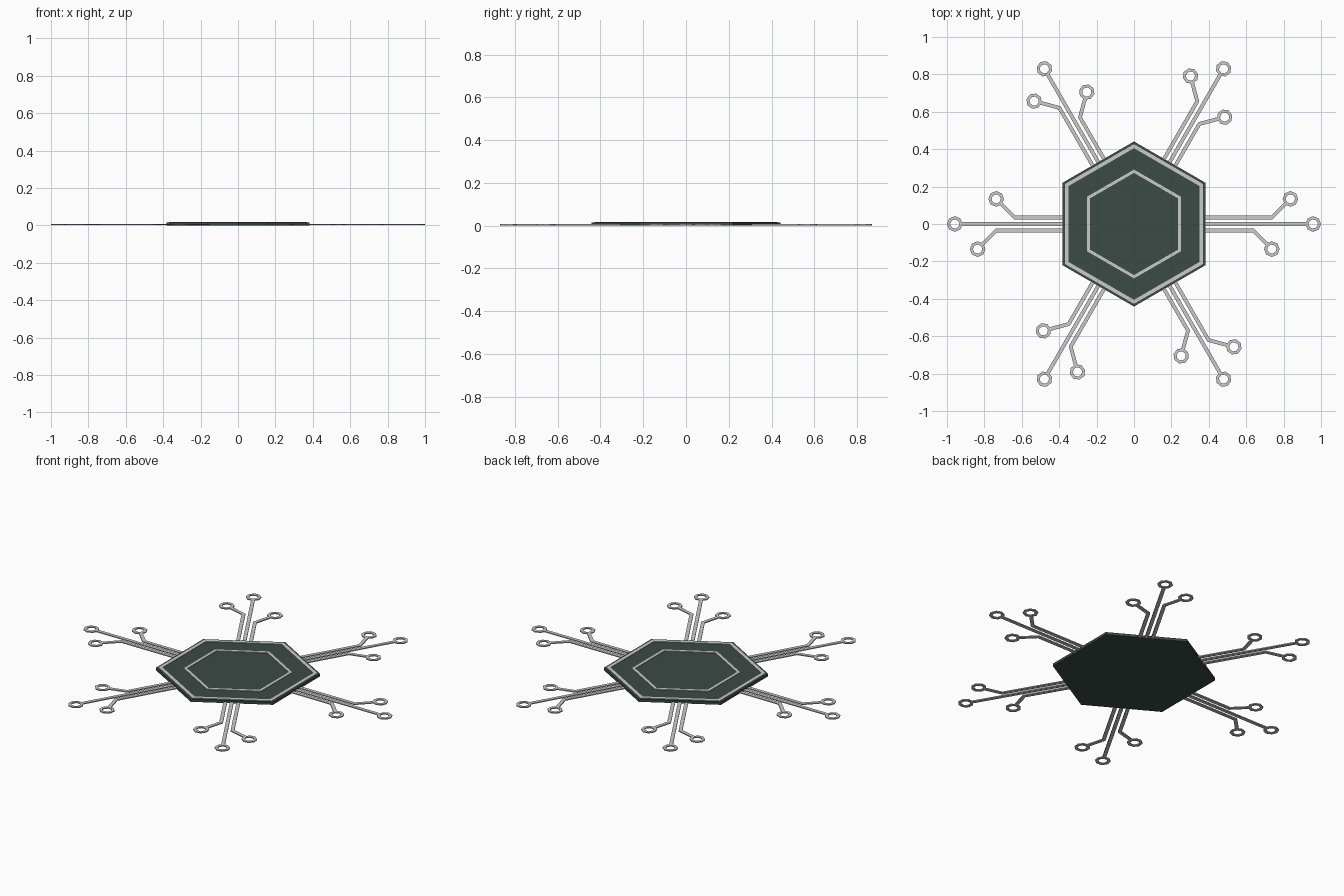
import bpy, bmesh, math
from mathutils import Vector, Matrix

if "Cube" in bpy.data.objects:
    bpy.data.objects.remove(bpy.data.objects["Cube"])

def finish(name, bm, color=None):
    bmesh.ops.recalc_face_normals(bm, faces=bm.faces)
    me = bpy.data.meshes.new(name)
    bm.to_mesh(me)
    bm.free()
    ob = bpy.data.objects.new(name, me)
    bpy.context.collection.objects.link(ob)
    if color:
        mat = bpy.data.materials.new(name + "_material")
        mat.diffuse_color = color
        mat.use_nodes = True
        mat.node_tree.nodes["Principled BSDF"].inputs["Base Color"].default_value = mat.diffuse_color
        me.materials.append(mat)
    return ob

def polygon(n, r, center=(0, 0), start=0.0):
    return [Vector((center[0] + r * math.cos(start + 2 * math.pi * i / n),
                    center[1] + r * math.sin(start + 2 * math.pi * i / n))) for i in range(n)]

def band(bm, left, right, z0, z1, closed):
    """Solid strip between two matching outlines."""
    rows = [[bm.verts.new((p.x, p.y, z)) for p, z in
             ((a, z0), (b, z0), (b, z1), (a, z1))] for a, b in zip(left, right)]
    n = len(rows)
    for i in range(n if closed else n - 1):
        r, s = rows[i], rows[(i + 1) % n]
        for k in range(4):
            bm.faces.new((r[k], r[(k + 1) % 4], s[(k + 1) % 4], s[k]))
    if not closed:
        bm.faces.new(rows[0])
        bm.faces.new(rows[-1])

def trace(bm, pts, width, z0, z1):
    """Mitred flat track along a path."""
    pts = [Vector(p) for p in pts]
    left, right = [], []
    for i, p in enumerate(pts):
        d0 = (p - pts[max(i - 1, 0)]).normalized() if i else (pts[1] - p).normalized()
        d1 = (pts[i + 1] - p).normalized() if i < len(pts) - 1 else d0
        n0, n1 = Vector((-d0.y, d0.x)), Vector((-d1.y, d1.x))
        m = (n0 + n1).normalized()
        m *= width / 2 / m.dot(n0)
        left.append(p + m)
        right.append(p - m)
    band(bm, left, right, z0, z1, False)

# Hexagonal plate
bm = bmesh.new()
hexa = polygon(6, 0.441, start=math.pi / 6)
base = bm.faces.new([bm.verts.new((p.x, p.y, 0.0)) for p in hexa])
ext = bmesh.ops.extrude_face_region(bm, geom=[base])
bmesh.ops.translate(bm, vec=(0, 0, 0.015),
                    verts=[v for v in ext["geom"] if isinstance(v, bmesh.types.BMVert)])
finish("hexagon_plate", bm, (0.045, 0.07, 0.06, 1))

# Raised hexagonal border lines
for name, ro, ri in (("outer_border", 0.427, 0.405), ("inner_border", 0.291, 0.273)):
    bm = bmesh.new()
    band(bm, polygon(6, ro, start=math.pi / 6), polygon(6, ri, start=math.pi / 6),
         0.014, 0.018, True)
    finish(name, bm)

# Six groups of three tracks, each ending in an octagonal pad ring
Z0, Z1, RO, RI = 0.001, 0.007, 0.042, 0.025
paths = [[(0.37, 0), (0.958, 0)],
         [(0.37, 0.035), (0.737, 0.035), (0.836, 0.134)],
         [(0.37, -0.035), (0.638, -0.035), (0.737, -0.134)]]
for i in range(6):
    bm = bmesh.new()
    for path in paths:
        end, prev = Vector(path[-1]), Vector(path[-2])
        stop = end - (end - prev).normalized() * 0.033
        trace(bm, path[:-1] + [tuple(stop)], 0.02, Z0, Z1)
        band(bm, polygon(8, RO, end), polygon(8, RI, end), Z0, Z1, True)
    bm.transform(Matrix.Rotation(i * math.pi / 3, 4, 'Z'))
    finish(f"track_group_{i + 1}", bm)
